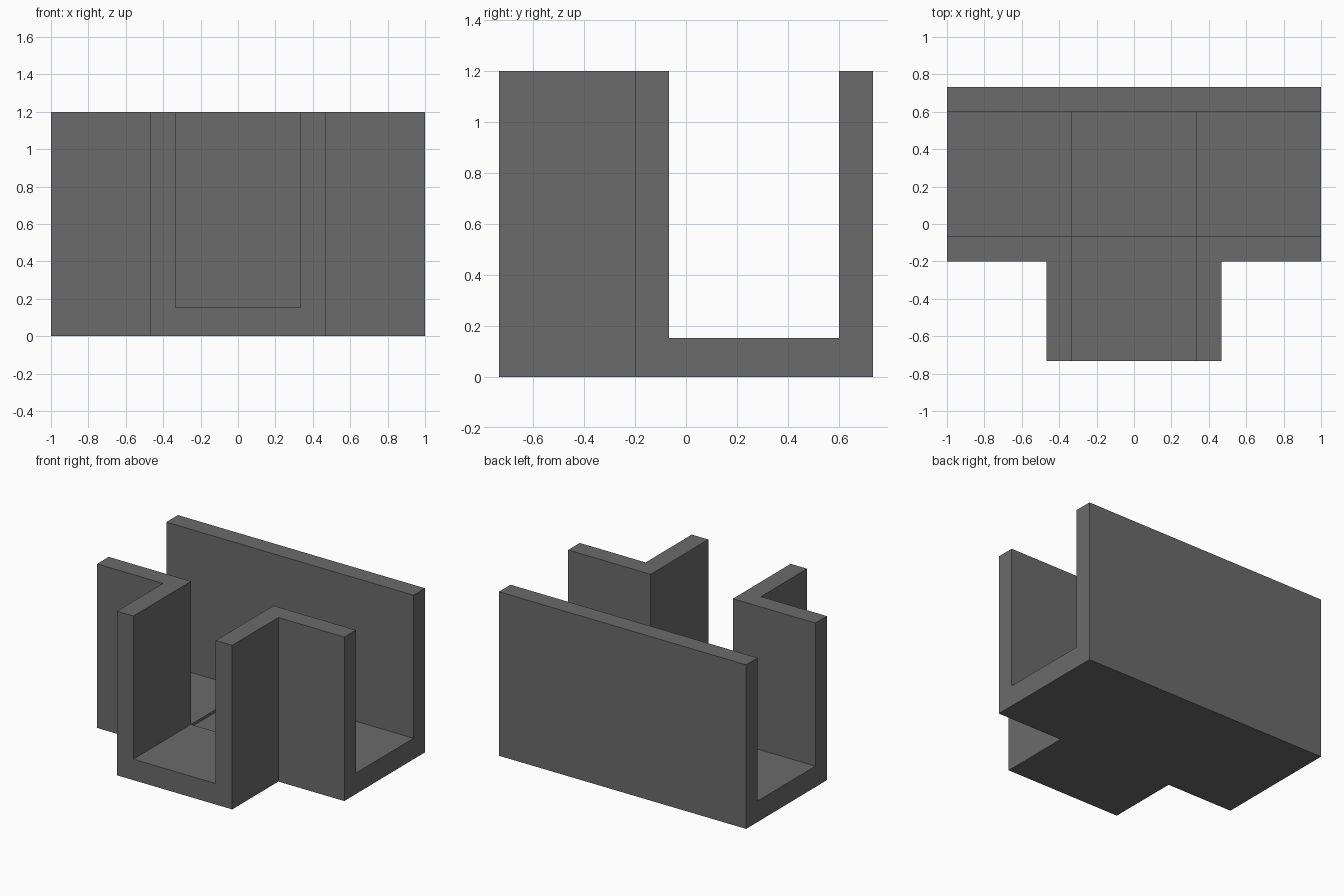
import bpy, bmesh

cube = bpy.data.objects.get("Cube")
if cube:
    bpy.data.objects.remove(cube, do_unlink=True)

WALL = 2 / 15
HEIGHT = 1.2
FLOOR = 0.1533
BACK, FRONT = 0.7333, -0.7333
SHOULDER = -0.2
STEM = 0.4667

grey = bpy.data.materials.new("dark grey")
grey.use_nodes = True
color = (0.147, 0.147, 0.147, 1)
grey.diffuse_color = color
grey.node_tree.nodes["Principled BSDF"].inputs["Base Color"].default_value = color


def prism(name, outline, z0, z1):
    """Extrude a flat outline from z0 up to z1."""
    bm = bmesh.new()
    face = bm.faces.new([bm.verts.new((x, y, z0)) for x, y in outline])
    top = bmesh.ops.extrude_face_region(bm, geom=[face])["geom"]
    verts = [g for g in top if isinstance(g, bmesh.types.BMVert)]
    bmesh.ops.translate(bm, verts=verts, vec=(0, 0, z1 - z0))
    bmesh.ops.recalc_face_normals(bm, faces=bm.faces)
    mesh = bpy.data.meshes.new(name)
    bm.to_mesh(mesh)
    bm.free()
    mesh.materials.append(grey)
    obj = bpy.data.objects.new(name, mesh)
    bpy.context.collection.objects.link(obj)
    return obj


def tee(half_bar, half_stem, back, shoulder, front):
    """T outline: a crossbar with a stem running to the front."""
    right = [(half_stem, front), (half_stem, shoulder),
             (half_bar, shoulder), (half_bar, back)]
    return right + [(-x, y) for x, y in reversed(right)]


def cut(target, cutter):
    cutter.hide_render = True
    mod = target.modifiers.new("cut", "BOOLEAN")
    mod.operation = "DIFFERENCE"
    mod.solver = "EXACT"
    mod.object = cutter
    bpy.context.view_layer.objects.active = target
    bpy.ops.object.modifier_apply(modifier=mod.name)
    bpy.data.objects.remove(cutter, do_unlink=True)


# Solid T-shaped body
body = prism("tee_channel", tee(1, STEM, BACK, SHOULDER, FRONT), 0, HEIGHT)

# Open channel along the crossbar and the stem
inner = STEM - WALL
inner_back, inner_front = BACK - WALL, SHOULDER + WALL
cut(body, prism("channel_cutter",
                tee(1.2, inner, inner_back, inner_front, FRONT - 0.2),
                FLOOR, HEIGHT + 0.2))

# Shallow recess in the floor where the channels meet
cut(body, prism("recess_cutter",
                [(-inner, inner_front), (inner, inner_front),
                 (inner, inner_back), (-inner, inner_back)],
                WALL, FLOOR + 0.1))
